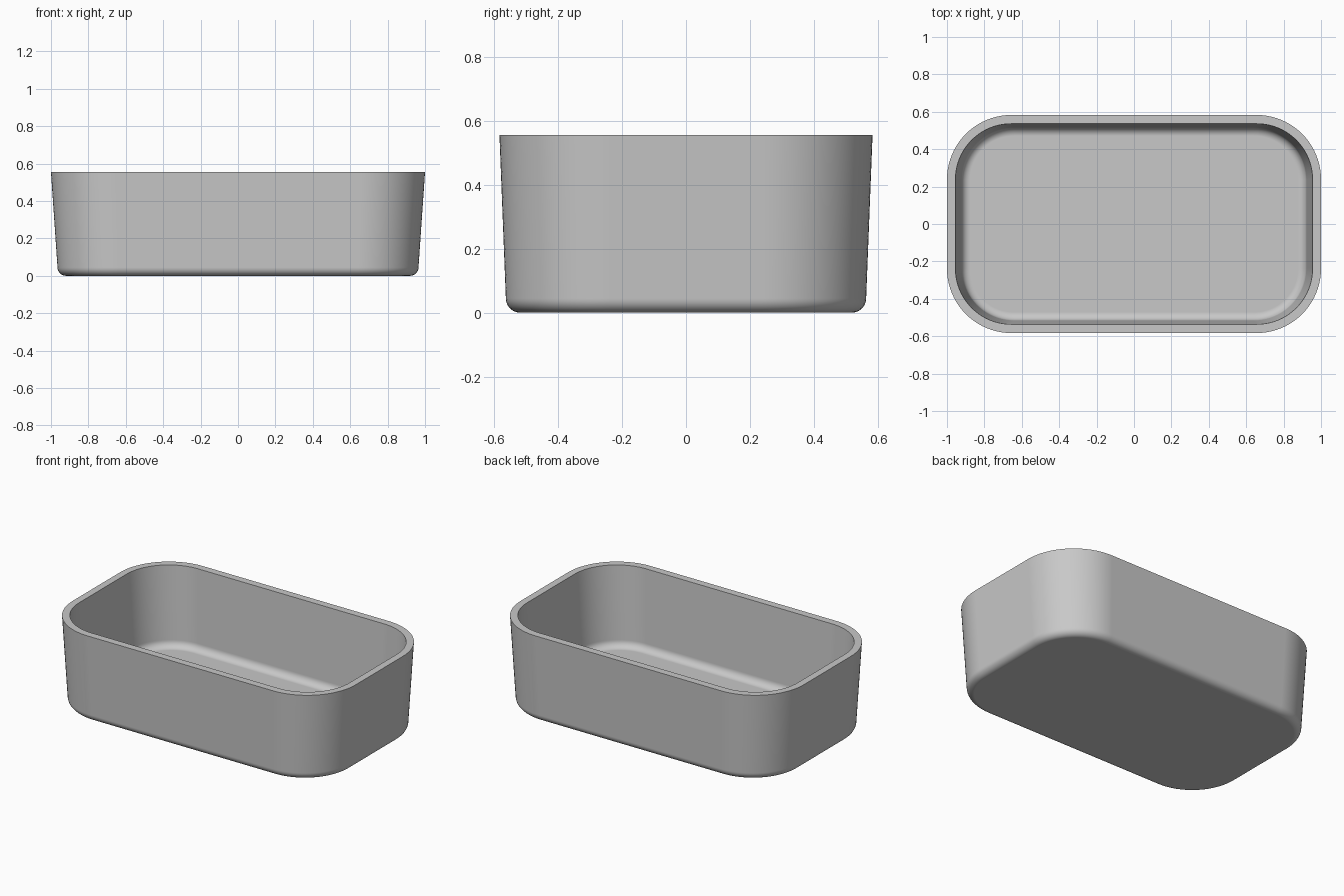
import bpy
import bmesh
from math import cos, sin, pi, radians

cube = bpy.data.objects.get("Cube")
if cube:
    bpy.data.objects.remove(cube, do_unlink=True)

HEIGHT = 0.555
FILLET = 0.045
FLOOR = 0.045
CORNER_STEPS = 20
FILLET_STEPS = 8


def rounded_ring(bm, half_x, half_y, radius, z):
    """Loop of vertices around a rounded rectangle."""
    ring = []
    for quarter, (sx, sy) in enumerate([(1, 1), (-1, 1), (-1, -1), (1, -1)]):
        for i in range(CORNER_STEPS + 1):
            a = (quarter + i / CORNER_STEPS) * pi / 2
            x = sx * (half_x - radius) + radius * cos(a)
            y = sy * (half_y - radius) + radius * sin(a)
            ring.append(bm.verts.new((x, y, z)))
    return ring


def shell_levels(top, base, floor_z):
    """Sizes down a tapered wall and around the fillet to the floor."""
    levels = [(*top, HEIGHT)]
    for i in range(FILLET_STEPS + 1):
        a = i / FILLET_STEPS * pi / 2
        inset = FILLET * (1 - cos(a))
        z = floor_z + FILLET * (1 - sin(a))
        levels.append((*(size - inset for size in base), z))
    return levels


# Tray: outer shell from the bottom up, over the rim, then down the inside
outer = shell_levels((1.0, 0.583, 0.345), (0.965, 0.563, 0.325), 0)
inner = shell_levels((0.955, 0.536, 0.298), (0.922, 0.516, 0.28), FLOOR)
bm = bmesh.new()
rings = [rounded_ring(bm, *level) for level in outer[::-1] + inner]
for low, high in zip(rings, rings[1:]):
    for i in range(len(low)):
        j = (i + 1) % len(low)
        bm.faces.new((low[i], low[j], high[j], high[i]))
bm.faces.new(rings[0][::-1])
bm.faces.new(rings[-1])
bmesh.ops.recalc_face_normals(bm, faces=bm.faces)
mesh = bpy.data.meshes.new("tray")
bm.to_mesh(mesh)
bm.free()
tray = bpy.data.objects.new("tray", mesh)
bpy.context.collection.objects.link(tray)

# Plain grey material
grey = bpy.data.materials.new("plain grey")
grey.use_nodes = True
colour = (0.58, 0.58, 0.58, 1)
grey.diffuse_color = colour
grey.node_tree.nodes["Principled BSDF"].inputs["Base Color"].default_value = colour
mesh.materials.append(grey)

# Smooth walls and fillets with a crisp rim
bpy.ops.object.select_all(action="DESELECT")
tray.select_set(True)
bpy.context.view_layer.objects.active = tray
bpy.ops.object.shade_smooth_by_angle(angle=radians(30))
weighted = tray.modifiers.new("flat floor shading", "WEIGHTED_NORMAL")
weighted.keep_sharp = True
